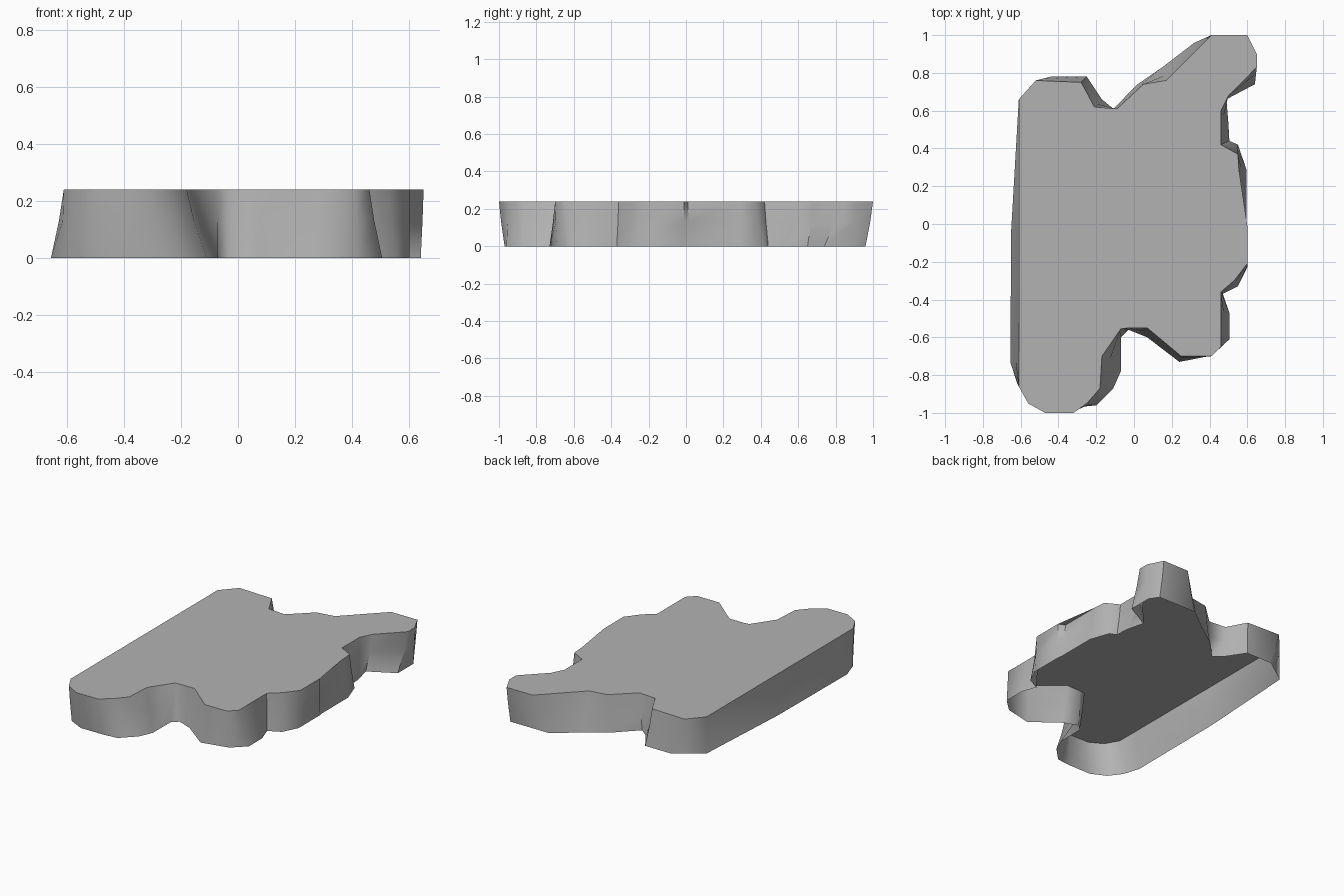
import bpy, bmesh, math

HEIGHT = 0.24

# Paired outline points, counter-clockwise: rim at the top (x, y), foot at the ground (x, y)
OUTLINE = [
    (-.61, -.86, -.62, -.84), (-.56, -.95, -.56, -.92),
    (-.47, -1.0, -.46, -.97), (-.32, -1.0, -.30, -.97), (-.25, -.95, -.20, -.96),
    (-.18, -.87, -.11, -.87), (-.17, -.70, -.07, -.78), (-.07, -.555, -.07, -.60),
    (-.03, -.55, -.03, -.56), (.07, -.55, .07, -.60), (.25, -.70, .24, -.73),
    (.41, -.70, .42, -.69), (.46, -.65, .505, -.61),
    (.46, -.48, .505, -.47), (.46, -.36, .47, -.37), (.53, -.30, .55, -.33),
    (.60, -.21, .60, -.23), (.60, -.01, .60, -.01), (.555, .01, .595, .02),
    (.555, .29, .595, .29), (.55, .37, .55, .42), (.46, .42, .505, .44),
    (.46, .60, .50, .53), (.50, .68, .47, .65), (.65, .83, .64, .74),
    (.65, .90, .64, .90), (.60, 1.0, .60, .96), (.41, 1.0, .32, .96),
    (.17, .76, .15, .83), (.05, .74, .02, .74), (-.09, .61, -.11, .61),
    (-.21, .62, -.17, .66), (-.28, .75, -.25, .78), (-.52, .76, -.44, .78),
    (-.61, .66, -.61, .66), (-.61, -.02, -.61, -.03), (-.61, -.72, -.655, -.73),
]

# Slab shell: rim, middle and foot rings; open underneath
bm = bmesh.new()
rings = []
for z, flare in ((HEIGHT, 0.0), (0.13, 0.38), (0.0, 1.0)):
    rings.append([bm.verts.new((tx + (bx - tx) * flare, ty + (by - ty) * flare, z))
                  for tx, ty, bx, by in OUTLINE])
n = len(OUTLINE)
for upper, lower in zip(rings, rings[1:]):
    for i in range(n):
        j = (i + 1) % n
        bm.faces.new((lower[i], lower[j], upper[j], upper[i]))
bm.faces.new(rings[0])
bmesh.ops.triangulate(bm, faces=[f for f in bm.faces if len(f.verts) > 4])

# Left wall foot: step out sharply where the flare begins
for v in bm.verts:
    if v.co.z == 0.0 and abs(v.co.y + 0.03) < 0.005 and v.co.x < -0.6:
        v.co.x = -0.65

mesh = bpy.data.meshes.new("slab_shell")
bm.to_mesh(mesh)
bm.free()
slab = bpy.data.objects.new("slab_shell", mesh)
bpy.context.collection.objects.link(slab)

# Mid-grey surface
grey = bpy.data.materials.new("mid_grey")
grey.diffuse_color = (0.45, 0.45, 0.45, 1)
mesh.materials.append(grey)

bpy.context.view_layer.objects.active = slab
slab.select_set(True)
bpy.ops.object.shade_smooth_by_angle(angle=math.radians(55))
